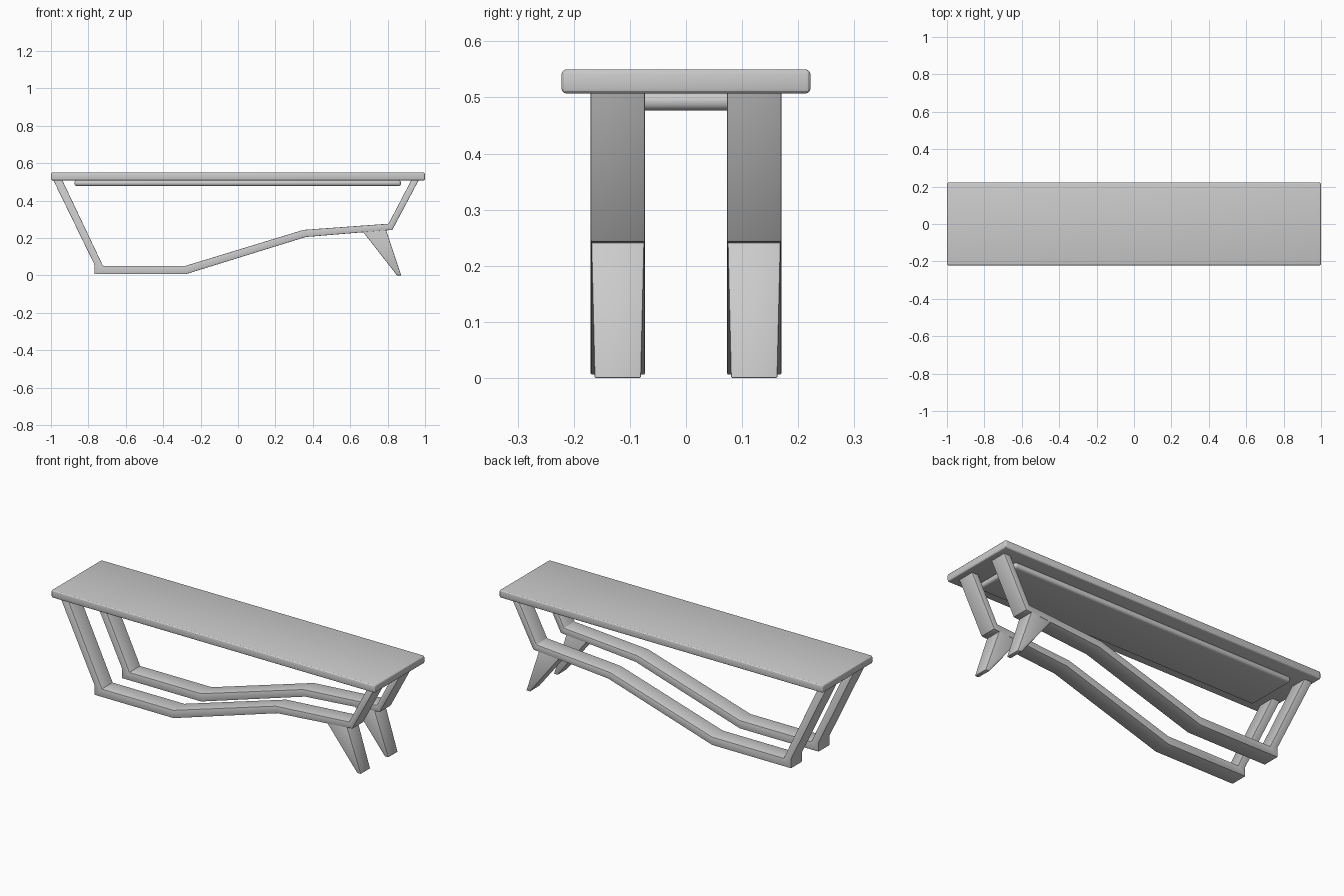
import bpy, bmesh

if "Cube" in bpy.data.objects:
    bpy.data.objects.remove(bpy.data.objects["Cube"])


def finish(obj, width, segments):
    mod = obj.modifiers.new("edge_bevel", 'BEVEL')
    mod.width = width
    mod.segments = segments
    mod.limit_method = 'ANGLE'
    bpy.ops.object.select_all(action='DESELECT')
    obj.select_set(True)
    bpy.context.view_layer.objects.active = obj
    bpy.ops.object.modifier_apply(modifier=mod.name)
    bpy.ops.object.shade_smooth_by_angle(angle=0.5)


def box(name, lo, hi, width, segments):
    centre = [(a + b) / 2 for a, b in zip(lo, hi)]
    bpy.ops.mesh.primitive_cube_add(size=1, location=centre)
    obj = bpy.context.object
    obj.name = name
    obj.scale = [b - a for a, b in zip(lo, hi)]
    bpy.ops.object.transform_apply(location=False, rotation=False, scale=True)
    finish(obj, width, segments)


def prism(name, profile, y0, y1, bevel, taper=None):
    """Extrude an x,z profile along y; taper(z) insets both sides."""
    bm = bmesh.new()
    face = bm.faces.new([bm.verts.new((x, y0, z)) for x, z in profile])
    ext = bmesh.ops.extrude_face_region(bm, geom=[face])
    for v in ext["geom"]:
        if isinstance(v, bmesh.types.BMVert):
            v.co.y = y1
    if taper:
        mid = (y0 + y1) / 2
        for v in bm.verts:
            v.co.y += taper(v.co.z) * (1 if v.co.y < mid else -1)
    bmesh.ops.recalc_face_normals(bm, faces=bm.faces)
    mesh = bpy.data.meshes.new(name)
    bm.to_mesh(mesh)
    bm.free()
    obj = bpy.data.objects.new(name, mesh)
    bpy.context.collection.objects.link(obj)
    finish(obj, bevel, 2)


# Seat slab and the support panel beneath it
box("seat", (-1, -0.222, 0.507), (1, 0.222, 0.55), 0.009, 3)
box("under_panel", (-0.875, -0.145, 0.477), (0.872, 0.145, 0.51), 0.015, 4)

# Bent strap forming both legs and the low stretcher
strap = [(-0.988, 0.51), (-0.768, 0.058), (-0.768, 0.006), (-0.28, 0.006),
         (0.362, 0.205), (0.785, 0.24), (0.825, 0.243), (0.967, 0.51),
         (0.927, 0.51), (0.805, 0.276), (0.35, 0.243), (-0.28, 0.051),
         (-0.722, 0.051), (-0.94, 0.51)]

# Wedge foot under the raised end
foot = [(0.665, 0.237), (0.85, 0.0), (0.873, 0.0), (0.789, 0.25)]

for side, y0, y1 in (("front", -0.17, -0.073), ("back", 0.073, 0.17)):
    prism(side + "_leg_frame", strap, y0, y1, 0.003)
    prism(side + "_foot", foot, y0, y1, 0.003,
          taper=lambda z: 0.001 + 0.006 * (1 - z / 0.25))
